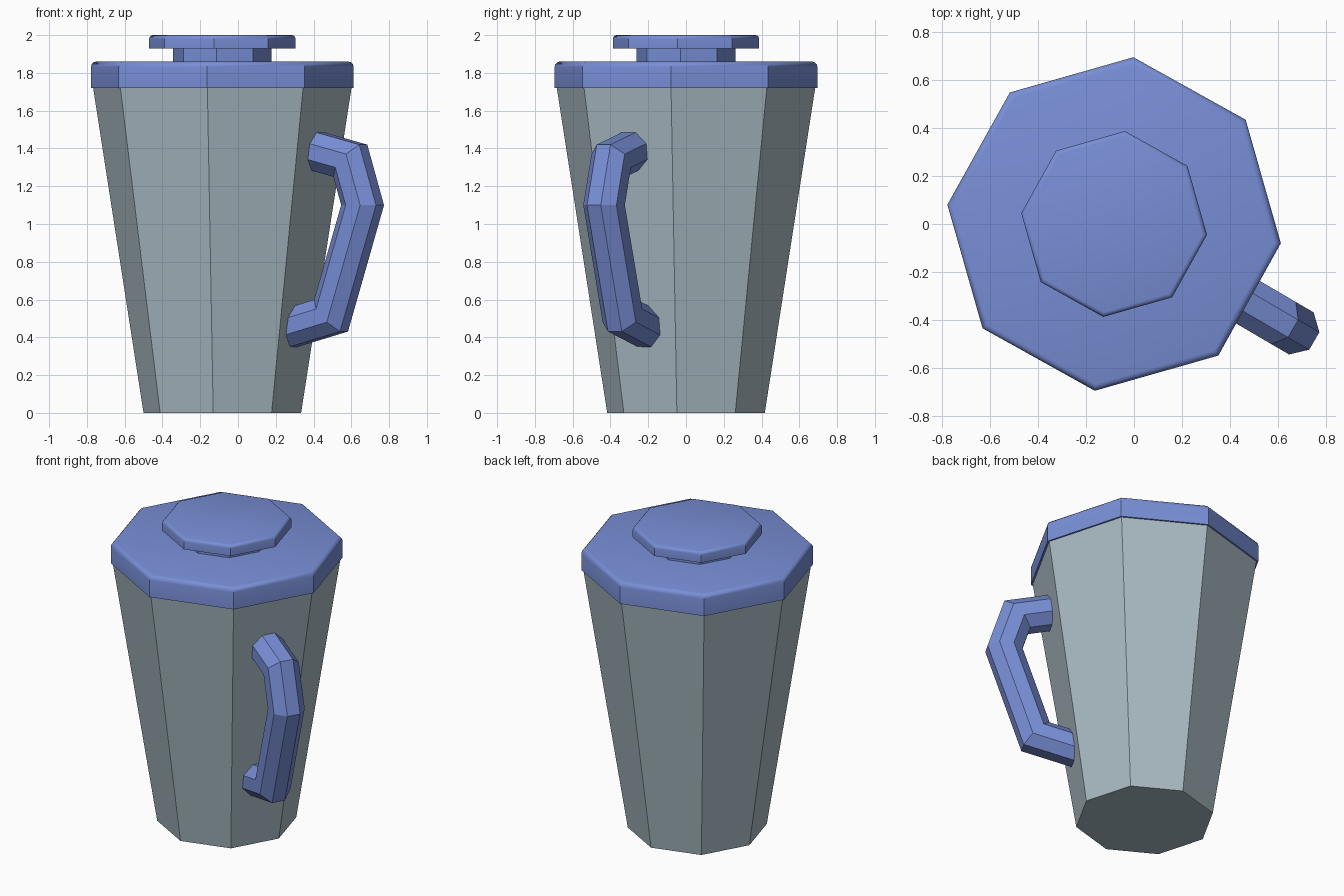
import bpy
import bmesh
from math import cos, sin, pi, radians
from mathutils import Vector

cube = bpy.data.objects.get("Cube")
if cube:
    bpy.data.objects.remove(cube, do_unlink=True)

SIDES = 8
AXIS = Vector((-0.083, 0, 0))      # the jug stands off centre because of its handle
TWIST = radians(-6.6)


def make_material(name, rgb):
    mat = bpy.data.materials.new(name)
    mat.use_nodes = True
    mat.diffuse_color = (*rgb, 1)
    mat.node_tree.nodes["Principled BSDF"].inputs["Base Color"].default_value = (*rgb, 1)
    return mat


blue = make_material("blue plastic", (0.19, 0.275, 0.68))
grey = make_material("pale grey glass", (0.40, 0.50, 0.55))


def skin_rings(name, rings, mat, smooth=False):
    """Join rings of points into a closed, capped solid."""
    bm = bmesh.new()
    loops = [[bm.verts.new(p) for p in ring] for ring in rings]
    for low, high in zip(loops, loops[1:]):
        for i in range(SIDES):
            j = (i + 1) % SIDES
            bm.faces.new((low[i], low[j], high[j], high[i]))
    bm.faces.new(loops[0][::-1])
    bm.faces.new(loops[-1])
    bmesh.ops.recalc_face_normals(bm, faces=bm.faces[:])
    mesh = bpy.data.meshes.new(name)
    bm.to_mesh(mesh)
    bm.free()
    mesh.materials.append(mat)
    obj = bpy.data.objects.new(name, mesh)
    bpy.context.collection.objects.link(obj)
    if smooth:
        bpy.ops.object.select_all(action="DESELECT")
        obj.select_set(True)
        bpy.context.view_layer.objects.active = obj
        bpy.ops.object.shade_smooth_by_angle(angle=radians(35))
    return obj


def turned(name, profile, mat, smooth=False):
    """Eight-sided solid from (radius, height) pairs."""
    angles = [TWIST + 2 * pi * i / SIDES for i in range(SIDES)]
    rings = [[AXIS + Vector((r * cos(a), r * sin(a), z)) for a in angles]
             for r, z in profile]
    return skin_rings(name, rings, mat, smooth)


def rounded_slab(name, radius, bottom, top, bevel, mat):
    """Slab with a rounded upper rim."""
    profile = [(radius, bottom)]
    for k in range(4):
        a = k * pi / 6
        profile.append((radius - bevel * (1 - cos(a)), top - bevel * (1 - sin(a))))
    return turned(name, profile, mat, smooth=True)


# Tapered body
turned("body", [(0.42, 0), (0.69, 1.73)], grey)

# Lid and its knob
rounded_slab("lid", 0.70, 1.72, 1.86, 0.028, blue)
turned("knob_stem", [(0.263, 1.85), (0.263, 1.94)], blue)
rounded_slab("knob_cap", 0.39, 1.93, 2.0, 0.02, blue)

# Bent handle, mitred at each corner
heading = radians(-30.3)
outward = Vector((cos(heading), sin(heading), 0))
sideways = Vector((-sin(heading), cos(heading), 0))
path = [(0.50, 1.405), (0.785, 1.335), (0.86, 1.10), (0.667, 0.515), (0.40, 0.445)]
points = [AXIS + outward * r + Vector((0, 0, z)) for r, z in path]
steps = [(b - a).normalized() for a, b in zip(points, points[1:])]
rings = []
for i, p in enumerate(points):
    before, after = steps[max(i - 1, 0)], steps[min(i, len(steps) - 1)]
    along = (before + after).normalized()
    across = along.cross(sideways) / along.dot(before)
    rings.append([p + 0.11 * (sideways * cos(a) + across * sin(a))
                  for a in (pi * (2 * k + 1) / SIDES for k in range(SIDES))])
skin_rings("handle", rings, blue)
